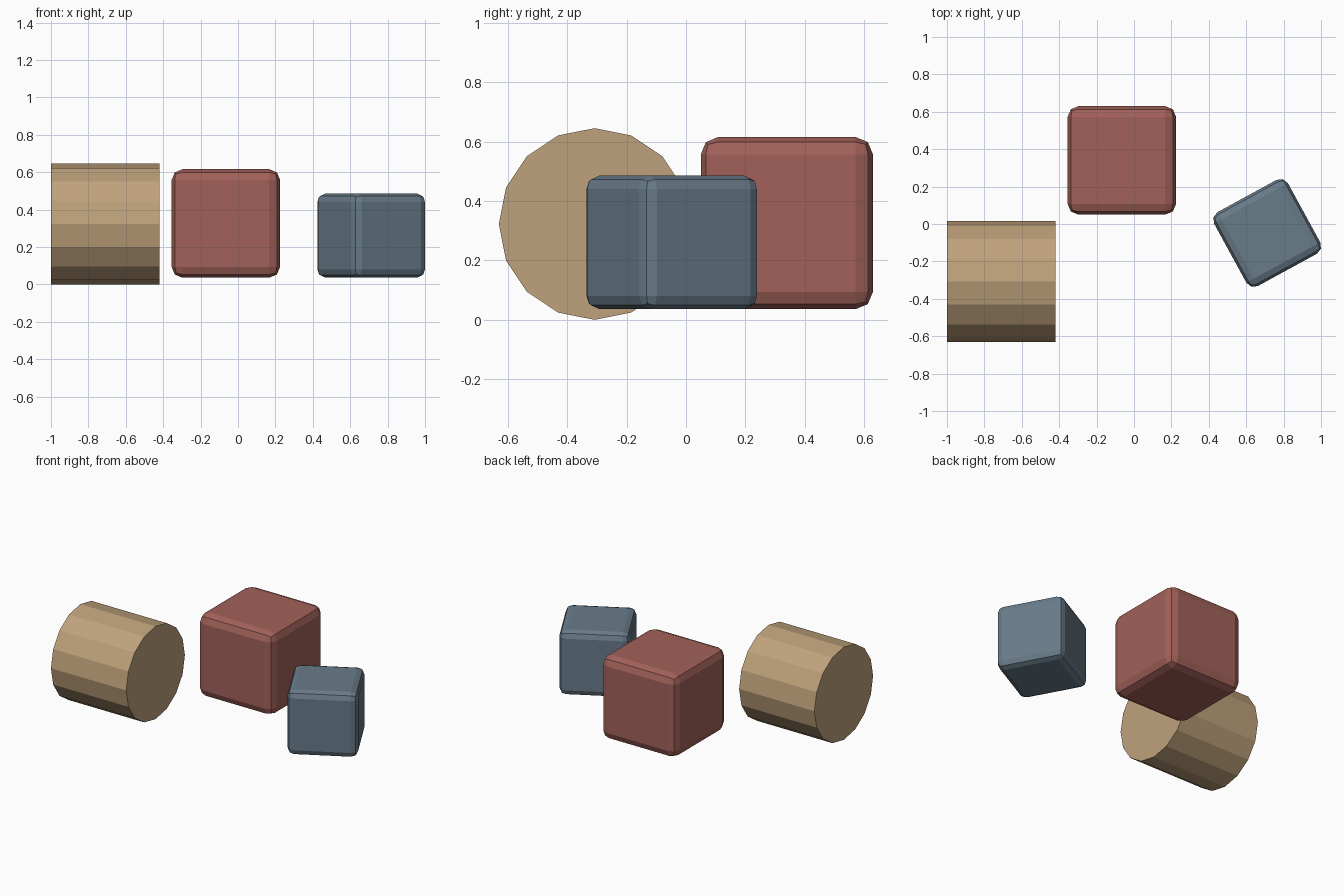
import bpy
from math import pi

if "Cube" in bpy.data.objects:
    bpy.data.objects.remove(bpy.data.objects["Cube"])


def colour(obj, name, rgb):
    mat = bpy.data.materials.new(name)
    mat.diffuse_color = (*rgb, 1.0)
    mat.use_nodes = True
    mat.node_tree.nodes["Principled BSDF"].inputs["Base Color"].default_value = mat.diffuse_color
    obj.data.materials.append(mat)


def bevelled_cube(name, size, location, turn, rgb):
    bpy.ops.mesh.primitive_cube_add(size=size, location=location, rotation=(0, 0, turn))
    obj = bpy.context.object
    obj.name = name
    bevel = obj.modifiers.new("Bevel", "BEVEL")
    bevel.width = size * 0.1
    bevel.segments = 2
    colour(obj, name + "_colour", rgb)
    return obj


# Sixteen-sided cylinder lying along x, with a corner pointing straight up
radius = 0.323
bpy.ops.mesh.primitive_cylinder_add(vertices=16, radius=radius, depth=0.58,
                                    location=(-0.71, -0.308, radius),
                                    rotation=(0, pi / 2, 0))
cylinder = bpy.context.object
cylinder.name = "lying_cylinder"
colour(cylinder, "tan", (0.52, 0.36, 0.20))

# Large red cube
bevelled_cube("large_cube", 0.58, (-0.065, 0.34, 0.326), 0, (0.36, 0.12, 0.10))

# Small blue cube, turned about z
bevelled_cube("small_cube", 0.45, (0.712, -0.048, 0.261), 0.5, (0.14, 0.20, 0.25))
